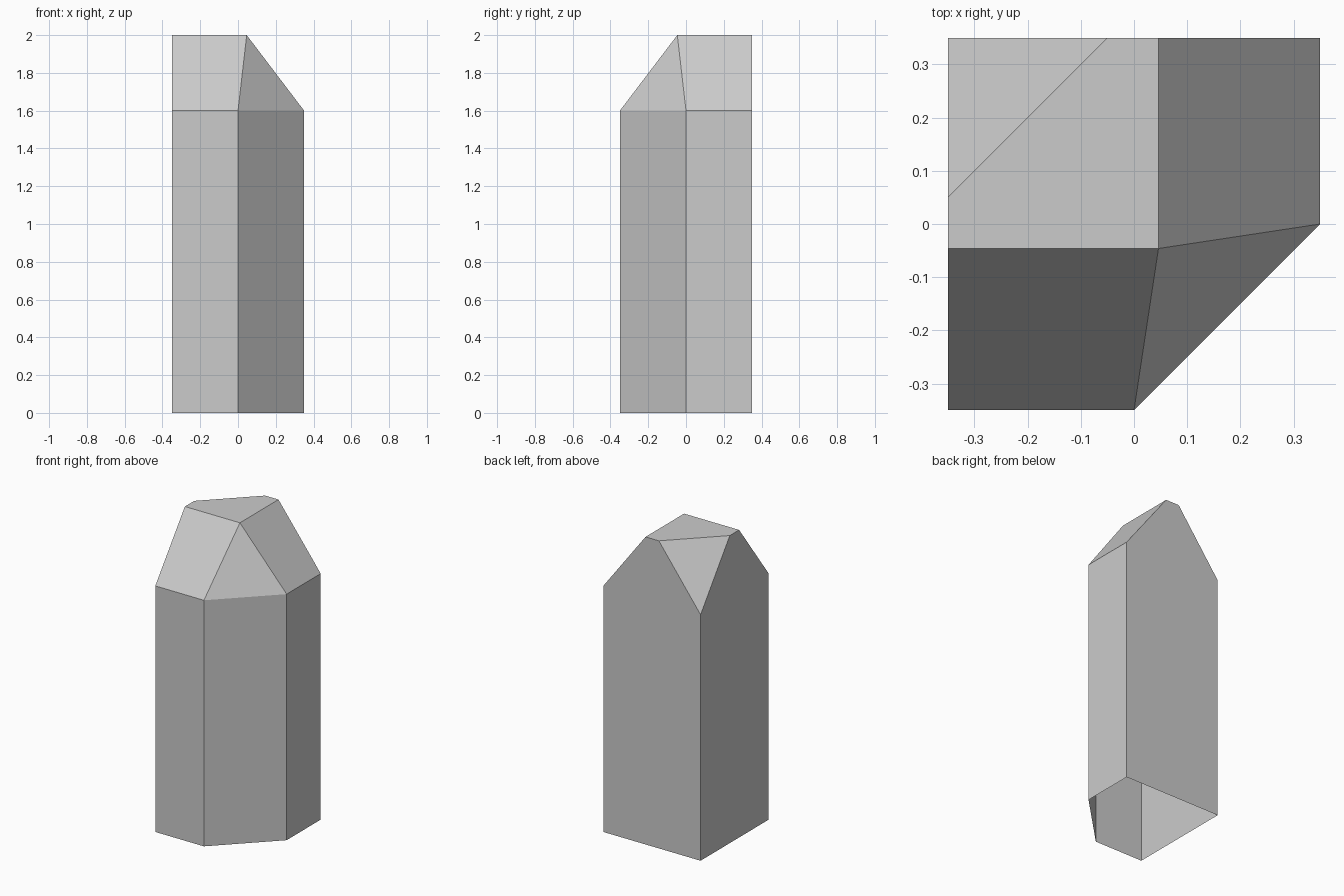
import bpy, bmesh, math

if "Cube" in bpy.data.objects:
    bpy.data.objects.remove(bpy.data.objects["Cube"])

R = 0.35       # half width
A = 0.046      # offset of the flat tip
WALL, TOP = 1.6, 2.0

# Square footprint with one chamfered corner, and the flat tip outline
footprint = [(-R, -R), (0, -R), (R, 0), (R, R), (-R, R)]
tip = [(-R, -A), (A, -A), (A, R), (-0.05, R), (-R, 0.05)]

bm = bmesh.new()
for outline, z in ((footprint, 0), (footprint, WALL), (tip, TOP)):
    for x, y in outline:
        bm.verts.new((x, y, z))

# Faceted shell: hull of the outlines with coplanar triangles merged
bmesh.ops.convex_hull(bm, input=bm.verts[:])
bmesh.ops.dissolve_limit(bm, angle_limit=math.radians(1),
                         verts=bm.verts[:], edges=bm.edges[:])
bmesh.ops.recalc_face_normals(bm, faces=bm.faces[:])

# Open underside
base = [f for f in bm.faces if all(v.co.z < 0.001 for v in f.verts)]
bmesh.ops.delete(bm, geom=base, context='FACES_ONLY')

mesh = bpy.data.meshes.new("crystal_pillar")
bm.to_mesh(mesh)
bm.free()
bpy.context.collection.objects.link(bpy.data.objects.new("crystal_pillar", mesh))
